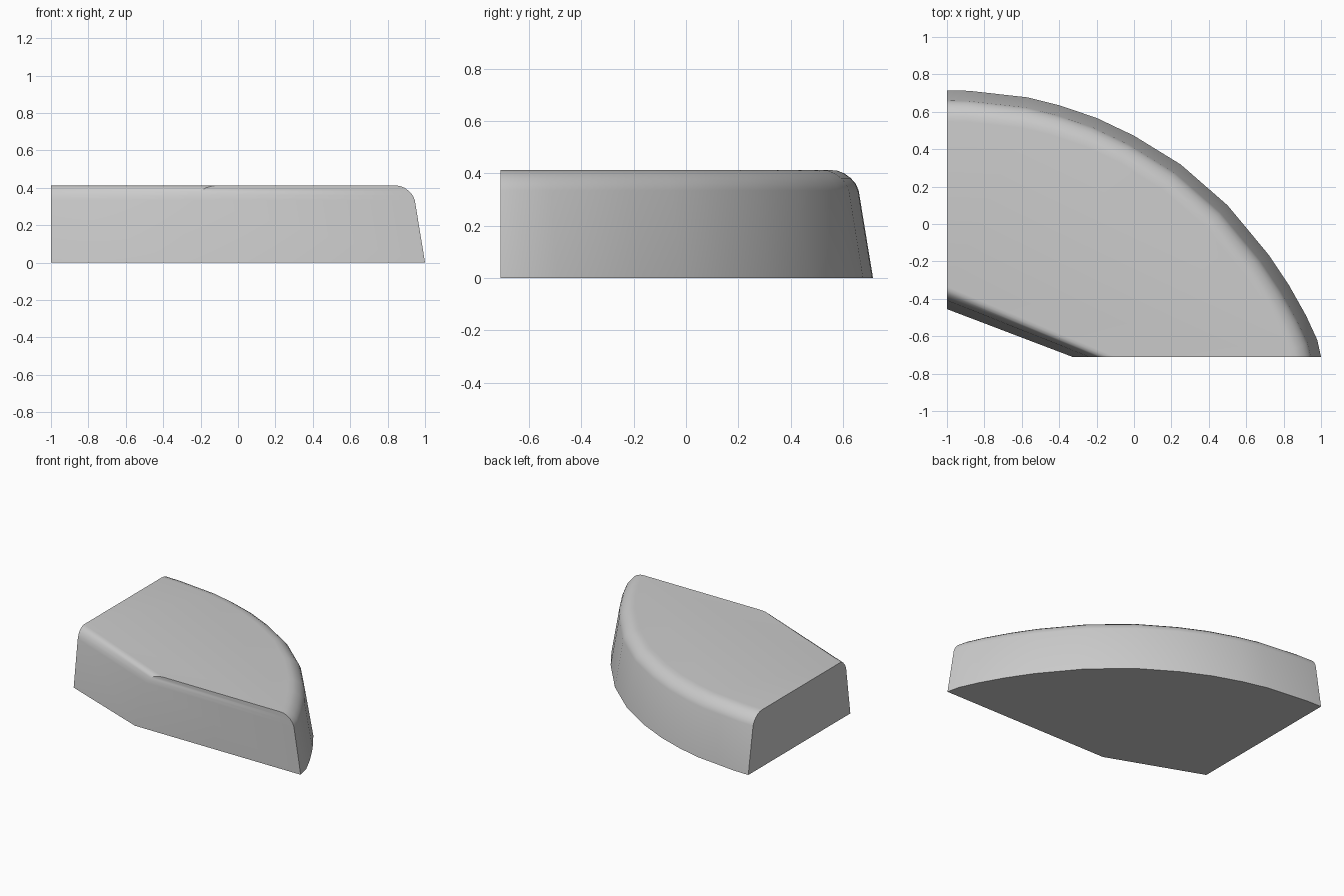
import bpy, bmesh
from mathutils import Vector

cube = bpy.data.objects.get("Cube")
if cube:
    bpy.data.objects.remove(cube, do_unlink=True)

# Base outline of the curved outer wall, from the left cut to the front cut
ARC = [(-1, .715), (-.88, .712), (-.57, .677), (-.4, .635), (-.2, .567), (0, .472),
       (.25, .318), (.5, .1), (.6, -.02), (.72, -.165), (.83, -.33),
       (.92, -.49), (.98, -.62), (1, -.71)]
arc = [Vector(p) for p in ARC]

# Inward direction at each outline point; end points slide along the cut planes
inward = [Vector((0, -1))]
for a, b in zip(arc, arc[2:]):
    t = (b - a).normalized()
    inward.append(Vector((t.y, -t.x)))
inward.append(Vector((-1, 0)))

# Wall section: outer inset, height, inner inset as a fraction of its full run
SECTION = [(0, 0, 0), (.055, .335, .39), (.066, .36, .45), (.085, .382, .55),
           (.11, .4, .69), (.135, .41, .84), (.165, .413, 1)]

bm = bmesh.new()
rings = []
for inset, z, run in SECTION:
    outline = [p + d * inset for p, d in zip(arc, inward)]
    # Straight inner wall between the two cut planes
    outline += [Vector((-.33 + .23 * run, -.71)), Vector((-1, -.455 + .12 * run))]
    rings.append([bm.verts.new((p.x, p.y, z)) for p in outline])

# Loft the walls and close the underside and top
for low, high in zip(rings, rings[1:]):
    for i in range(len(low)):
        j = (i + 1) % len(low)
        bm.faces.new((low[i], low[j], high[j], high[i]))
bm.faces.new(rings[0])
bm.faces.new(rings[-1])
bmesh.ops.recalc_face_normals(bm, faces=bm.faces[:])

mesh = bpy.data.meshes.new("curved_block")
bm.to_mesh(mesh)
bm.free()
block = bpy.data.objects.new("curved_block", mesh)
bpy.context.collection.objects.link(block)

# Plain grey surface
grey = bpy.data.materials.new("plain grey")
grey.use_nodes = True
colour = (.6, .6, .6, 1)
grey.diffuse_color = colour
grey.node_tree.nodes["Principled BSDF"].inputs["Base Color"].default_value = colour
mesh.materials.append(grey)

# Smooth rim with crisp cut edges
bpy.context.view_layer.objects.active = block
block.select_set(True)
bpy.ops.object.shade_smooth_by_angle(angle=.6)
